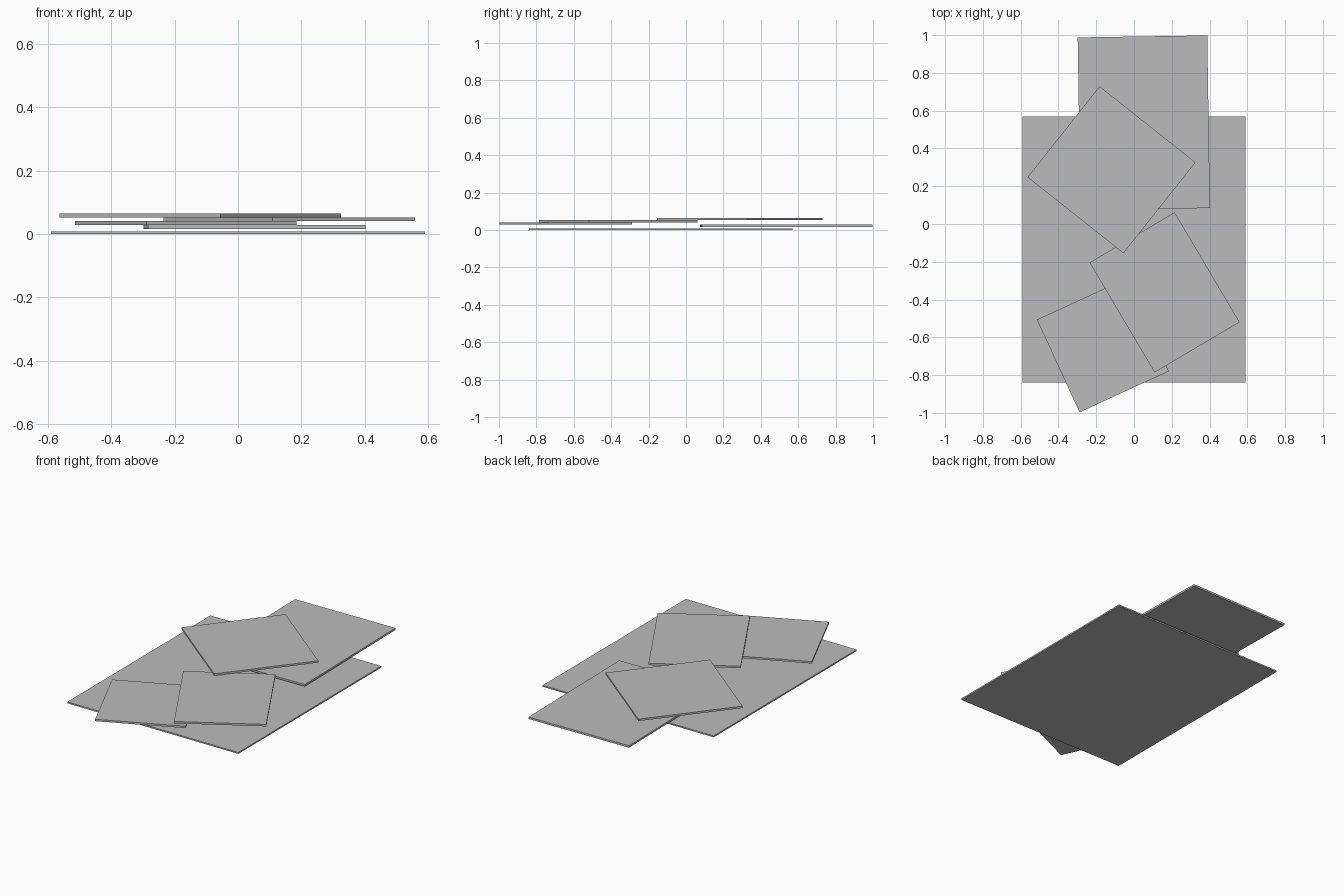
import bpy
import math

if "Cube" in bpy.data.objects:
    bpy.data.objects.remove(bpy.data.objects["Cube"])

paper = bpy.data.materials.new("light grey")
paper.diffuse_color = (0.5, 0.5, 0.5, 1.0)
paper.use_nodes = True
paper.node_tree.nodes["Principled BSDF"].inputs["Base Color"].default_value = paper.diffuse_color


def sheet(name, centre, size, angle, z_low, z_high):
    """Thin rectangular card lying flat, turned about z."""
    bpy.ops.mesh.primitive_cube_add(
        size=1,
        location=(centre[0], centre[1], (z_low + z_high) / 2),
        rotation=(0, 0, math.radians(angle)),
    )
    card = bpy.context.object
    card.name = name
    card.scale = (size[0], size[1], z_high - z_low)
    card.data.materials.append(paper)


# Large board at the bottom of the pile
sheet("base_board", (0, -0.135), (1.18, 1.41), 0, 0.0, 0.009)

# Loose cards stacked on it, lowest first
sheet("back_card", (0.052, 0.536), (0.686, 0.914), 0.9, 0.017, 0.029)
sheet("front_left_card", (-0.165, -0.643), (0.52, 0.54), 24.7, 0.029, 0.041)
sheet("front_right_card", (0.162, -0.362), (0.523, 0.676), 30.6, 0.041, 0.053)
sheet("top_card", (-0.119, 0.287), (0.648, 0.614), -38.4, 0.053, 0.065)
